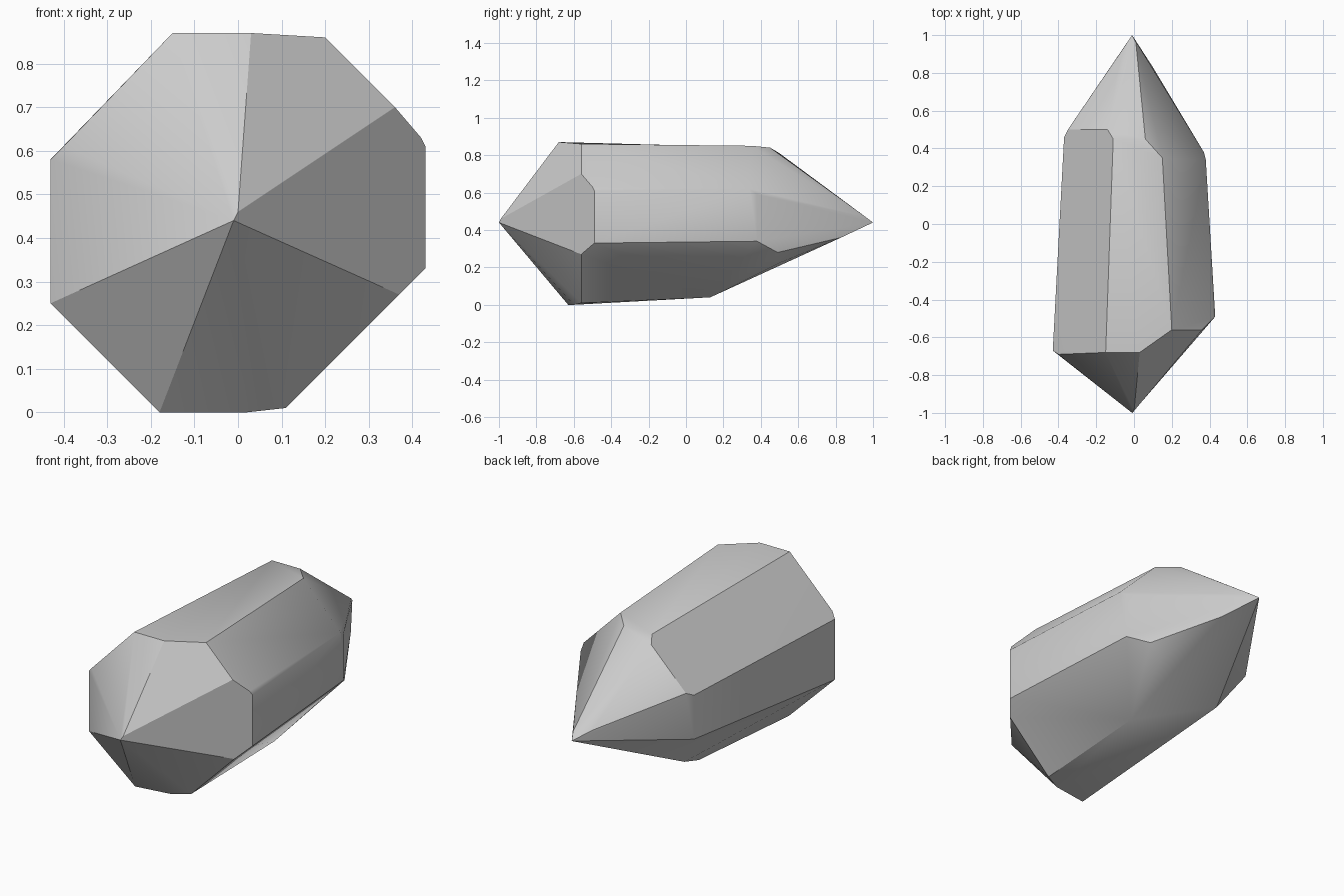
import bpy
import bmesh
import math
from mathutils import Vector

default_cube = bpy.data.objects.get("Cube")
if default_cube:
    bpy.data.objects.remove(default_cube, do_unlink=True)


def make_material(name, colour):
    material = bpy.data.materials.new(name)
    material.use_nodes = True
    material.diffuse_color = colour
    material.node_tree.nodes["Principled BSDF"].inputs["Base Color"].default_value = colour
    return material


def add_faceted_solid(name, corner_groups, material, flat_tolerance, crease_angle):
    """Wrap a convex faceted solid around the given groups of corners."""
    mesh = bpy.data.meshes.new(name)
    solid = bpy.data.objects.new(name, mesh)
    bpy.context.collection.objects.link(solid)

    bm = bmesh.new()
    for group in corner_groups:
        for corner in group:
            bm.verts.new(Vector(corner))
    hull = bmesh.ops.convex_hull(bm, input=bm.verts[:])
    unused = {item for item in hull["geom_interior"] + hull["geom_unused"]
              if isinstance(item, bmesh.types.BMVert)}
    bmesh.ops.delete(bm, geom=list(unused), context="VERTS")
    # Merge nearly coplanar triangles into clean facets
    bmesh.ops.dissolve_limit(bm, angle_limit=math.radians(flat_tolerance),
                             verts=bm.verts[:], edges=bm.edges[:])
    bmesh.ops.recalc_face_normals(bm, faces=bm.faces[:])
    bm.to_mesh(mesh)
    bm.free()
    mesh.materials.append(material)

    bpy.ops.object.select_all(action="DESELECT")
    solid.select_set(True)
    bpy.context.view_layer.objects.active = solid
    bpy.ops.object.shade_smooth_by_angle(angle=math.radians(crease_angle))
    return solid


# Short front point, with a slight ridge
front_point = [(-0.01, -1, 0.44), (0, -0.99, 0.46), (-0.06, -0.94, 0.39)]

# Wide shoulder where the front point meets the shaft, clockwise from the top
front_shoulder = [
    (-0.15, -0.68, 0.87), (0.03, -0.68, 0.87), (0.2, -0.56, 0.86),
    (0.36, -0.56, 0.7), (0.42, -0.5, 0.63), (0.43, -0.49, 0.61),
    (0.43, -0.49, 0.33), (0.37, -0.56, 0.27), (0.11, -0.56, 0.01),
    (0.02, -0.6, 0), (-0.18, -0.63, 0), (-0.43, -0.67, 0.25),
    (-0.43, -0.67, 0.58), (-0.4, -0.69, 0.61),
]

# Narrower, uneven shoulder at the back, clockwise from the top
back_shoulder = [
    (-0.11, 0.45, 0.84), (0.06, 0.45, 0.84), (0.15, 0.35, 0.85),
    (0.38, 0.34, 0.62), (0.37, 0.38, 0.59), (0.37, 0.38, 0.34),
    (0.3, 0.49, 0.28), (0.22, 0.49, 0.22), (0.13, 0.13, 0.04),
    (-0.16, 0.12, 0.04), (-0.25, 0.37, 0.15), (-0.37, 0.46, 0.34),
    (-0.37, 0.46, 0.58), (-0.35, 0.5, 0.6), (-0.14, 0.5, 0.81),
]

# Long back point, with short chamfers beside the tip
back_point = [(-0.01, 1, 0.44), (0.01, 0.96, 0.47), (-0.07, 0.91, 0.48),
              (0.1, 0.83, 0.36)]

stone_grey = make_material("stone_grey", (0.6, 0.6, 0.6, 1))
add_faceted_solid("crystal",
                  [front_point, front_shoulder, back_shoulder, back_point],
                  stone_grey, flat_tolerance=4, crease_angle=30)
